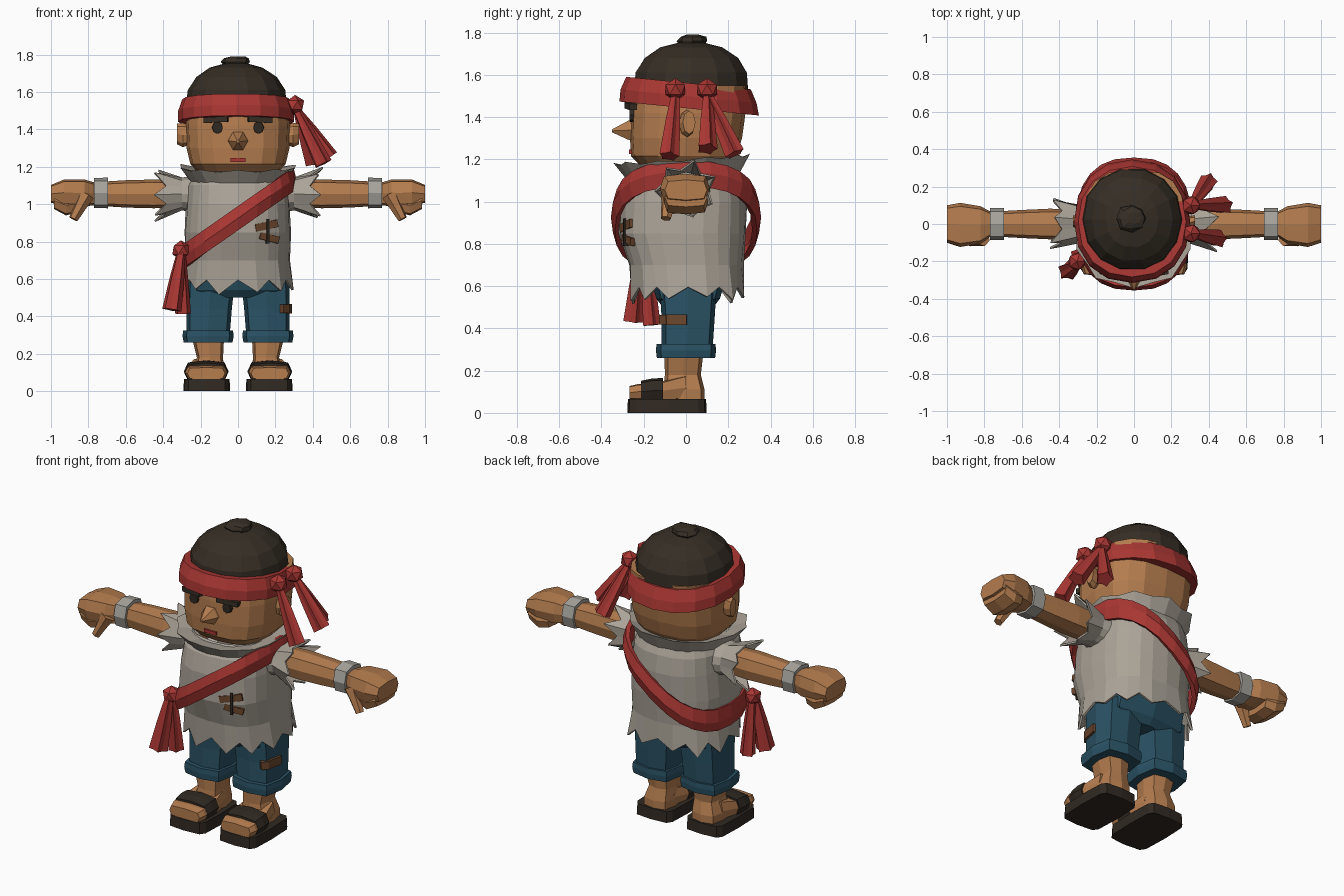
import bpy, bmesh, math, random
from mathutils import Vector, Matrix

random.seed(4)


def mat(name, rgb):
    m = bpy.data.materials.new(name)
    m.diffuse_color = (*rgb, 1)
    return m


SKIN = mat("skin", (0.46, 0.205, 0.078))
CLOTH = mat("shirt cloth", (0.41, 0.37, 0.315))
BAND = mat("wrist cloth", (0.39, 0.375, 0.34))
RED = mat("red cloth", (0.40, 0.038, 0.033))
BLUE = mat("blue denim", (0.023, 0.085, 0.13))
HAIR = mat("dark hair", (0.036, 0.027, 0.018))
SOLE = mat("dark leather", (0.03, 0.022, 0.016))
BROWN = mat("brown patch", (0.15, 0.062, 0.026))


def finish(name, bm, m, thick=0):
    bmesh.ops.recalc_face_normals(bm, faces=bm.faces)
    me = bpy.data.meshes.new(name)
    bm.to_mesh(me)
    bm.free()
    me.materials.append(m)
    ob = bpy.data.objects.new(name, me)
    bpy.context.collection.objects.link(ob)
    if thick:
        mod = ob.modifiers.new("thickness", "SOLIDIFY")
        mod.thickness, mod.offset = thick, 0
    return ob


def loft(name, m, rings, axis="z", n=8, p=4, s=1, caps=True, thick=0,
         shear=(0, 0), rag=None, jitter=0):
    """Rings are (position on axis, centre 1, centre 2, radius 1, radius 2).
    rag = (ring index, tooth length, extra radius on teeth)."""
    bm = bmesh.new()
    loops = []
    for k, (pos, c1, c2, r1, r2) in enumerate(rings):
        loop = []
        for i in range(n):
            t = 2 * math.pi * i / n
            c, d = math.cos(t), math.sin(t)
            q, g = pos, 1
            if rag and k == rag[0] and i % 2:
                q += rag[1] * random.uniform(0.6, 1.2)
                g += rag[2] * random.uniform(0.5, 1.2)
            g += random.uniform(-jitter, jitter)
            a = c1 + g * r1 * math.copysign(abs(c) ** (2 / p), c)
            b = c2 + g * r2 * math.copysign(abs(d) ** (2 / p), d)
            v = {"z": (a, b, q), "x": (q, a, b), "y": (a, q, b)}[axis]
            z = v[2] + shear[0] * v[0] + shear[1] * v[1]
            loop.append(bm.verts.new((s * v[0], v[1], z)))
        loops.append(loop)
    for lo, hi in zip(loops, loops[1:]):
        for i in range(n):
            j = (i + 1) % n
            bm.faces.new((lo[i], lo[j], hi[j], hi[i]))
    if caps:
        bm.faces.new(loops[0])
        bm.faces.new(loops[-1])
    return finish(name, bm, m, thick)


def box(name, m, loc, size, rz=0, ry=0):
    bm = bmesh.new()
    mx = (Matrix.Translation(loc) @ Matrix.Rotation(rz, 4, "Z")
          @ Matrix.Rotation(ry, 4, "Y") @ Matrix.Diagonal((*size, 1)))
    bmesh.ops.create_cube(bm, size=1, matrix=mx)
    return finish(name, bm, m)


def knot(name, loc, r):
    bm = bmesh.new()
    bmesh.ops.create_icosphere(bm, subdivisions=1, radius=r,
                               matrix=Matrix.Translation(loc))
    return finish(name, bm, RED)


def strand(name, a, b, r1, r2, m=RED, pleat=0.7, n=10):
    """Pleated, flaring cloth tail from a to b."""
    a, b = Vector(a), Vector(b)
    d = b - a
    rot = d.to_track_quat("Z", "Y").to_matrix()
    bm = bmesh.new()
    loops = []
    for f, r in ((0, r1), (0.45, r1 + (r2 - r1) * 0.55), (1, r2)):
        loops.append([bm.verts.new(a + d * f + rot @ Vector((
            math.cos(2 * math.pi * i / n), math.sin(2 * math.pi * i / n), 0))
            * r * (pleat if i % 2 else 1)) for i in range(n)])
    for lo, hi in zip(loops, loops[1:]):
        for i in range(n):
            j = (i + 1) % n
            bm.faces.new((lo[i], lo[j], hi[j], hi[i]))
    bm.faces.new(loops[0])
    bm.faces.new(loops[-1])
    return finish(name, bm, m)


# Shirt with ragged hem, and flared collar
loft("shirt", CLOTH, [(0.595, 0, 0.01, 0.285, 0.255), (0.7, 0, 0, 0.275, 0.265),
     (0.85, 0, -0.02, 0.28, 0.295), (1.0, 0, -0.015, 0.272, 0.295),
     (1.1, 0, -0.01, 0.262, 0.275), (1.17, 0, 0, 0.22, 0.235)],
     n=24, p=2.5, caps=False, thick=0.012, rag=(0, -0.07, 0.06), jitter=0.012)
loft("collar", CLOTH, [(1.11, 0, -0.01, 0.24, 0.255), (1.19, 0, -0.02, 0.3, 0.3),
     (1.17, 0, 0, 0.21, 0.22)], n=20, p=2.3, caps=False, thick=0.008,
     shear=(0, 0.07), rag=(1, 0.015, 0.06))

# Diagonal sash, knot and tails
loft("sash", RED, [(0.865, 0, 0, 0.288, 0.325), (0.925, 0, 0, 0.298, 0.343),
     (0.985, 0, 0, 0.285, 0.325)], n=24, p=2.5, caps=False, thick=0.025,
     shear=(0.72, 0))
knot("sash_knot", (-0.305, -0.2, 0.755), 0.052)
strand("sash_tail_front", (-0.305, -0.22, 0.74), (-0.355, -0.25, 0.435), 0.025, 0.055)
strand("sash_tail_back", (-0.305, -0.19, 0.74), (-0.295, -0.165, 0.415), 0.025, 0.045)

# Shirt patch: two strips and a stitch
box("shirt_patch_upper", BROWN, (0.15, -0.279, 0.885), (0.13, 0.025, 0.04), 0.38, -0.2)
box("shirt_patch_lower", BROWN, (0.165, -0.272, 0.82), (0.11, 0.025, 0.036), 0.38, 0.22)
box("shirt_stitch", SOLE, (0.157, -0.284, 0.855), (0.014, 0.025, 0.13), 0.38)

# Head, nose, mouth
loft("head", SKIN, [(1.165, 0, 0, 0.21, 0.21), (1.215, 0, -0.01, 0.255, 0.25),
     (1.3, 0, 0, 0.275, 0.265), (1.42, 0, 0.01, 0.28, 0.272),
     (1.55, 0, 0.02, 0.27, 0.27)], n=16, p=2.7)
loft("nose", SKIN, [(-0.24, 0, 1.34, 0.055, 0.058), (-0.27, 0, 1.338, 0.053, 0.054),
     (-0.35, 0, 1.335, 0.008, 0.008)], axis="y", n=6, p=2)
box("mouth", RED, (0, -0.259, 1.236), (0.08, 0.02, 0.02))

# Hair dome and small topknot
loft("hair", HAIR, [(1.5, -0.01, 0.025, 0.27, 0.275), (1.61, -0.01, 0.025, 0.26, 0.268),
     (1.68, -0.01, 0.025, 0.215, 0.225), (1.73, -0.01, 0.025, 0.14, 0.15),
     (1.755, -0.01, 0.025, 0.05, 0.05)], n=14, p=2.15, jitter=0.012)
loft("topknot", HAIR, [(1.735, -0.01, 0.025, 0.06, 0.06), (1.76, -0.01, 0.03, 0.08, 0.075),
     (1.78, -0.01, 0.03, 0.07, 0.06), (1.79, 0, 0.03, 0.04, 0.03)],
     n=8, p=2, jitter=0.12)

# Headband with knots and tails on one side
loft("headband", RED, [(1.442, -0.01, 0.015, 0.31, 0.33), (1.5, -0.01, 0.012, 0.31, 0.322),
     (1.562, -0.01, 0.012, 0.288, 0.295)], n=16, p=2.2, shear=(0, -0.1))
for i, y in enumerate((-0.05, 0.1)):
    knot(f"headband_knot_{i}", (0.305, y, 1.53), 0.054)
for i, (a, b) in enumerate((((0.31, -0.05, 1.51), (0.455, -0.08, 1.215)),
                            ((0.31, 0.1, 1.51), (0.4, 0.23, 1.225)),
                            ((0.31, 0.1, 1.51), (0.49, 0.1, 1.25)))):
    strand(f"headband_tail_{i}", a, b, 0.02, 0.05)

# Trousers seat
loft("trousers_seat", BLUE, [(0.5, 0, 0.01, 0.15, 0.12), (0.54, 0, 0.01, 0.26, 0.15),
     (0.7, 0, 0.01, 0.25, 0.2)])

for s, side in ((1, "left"), (-1, "right")):
    # Face details
    loft(f"{side}_eye", SOLE, [(-0.235, 0.11, 1.41, 0.03, 0.034),
         (-0.267, 0.11, 1.41, 0.028, 0.032)], axis="y", p=2, s=s)
    box(f"{side}_brow", HAIR, (s * 0.118, -0.262, 1.452), (0.13, 0.035, 0.03),
        s * 0.18, s * 0.06)
    loft(f"{side}_ear", SKIN, [(0.25, 0, 1.37, 0.03, 0.05), (0.295, 0.005, 1.37, 0.038, 0.065),
         (0.325, 0.015, 1.375, 0.03, 0.055)], axis="x", p=2, s=s)

    # Ragged sleeve, arm, wrist wrap
    loft(f"{side}_sleeve", CLOTH, [(0.2, 0, 1.05, 0.12, 0.1), (0.3, 0, 1.055, 0.1, 0.085),
         (0.385, 0, 1.05, 0.105, 0.1)], axis="x", n=14, p=2.2, s=s,
         caps=False, thick=0.01, rag=(2, 0.06, 0.4))
    loft(f"{side}_arm", SKIN, [(0.25, 0, 1.055, 0.075, 0.07), (0.45, 0, 1.055, 0.082, 0.077),
         (0.6, 0, 1.055, 0.075, 0.073), (0.78, 0, 1.055, 0.065, 0.062)],
         axis="x", p=3, s=s)
    loft(f"{side}_wrist_wrap", BAND, [(0.695, 0, 1.06, 0.085, 0.082),
         (0.77, 0, 1.06, 0.085, 0.08)], axis="x", p=3, s=s)

    # Fist, curled fingers, thumb
    loft(f"{side}_fist", SKIN, [(0.765, 0, 1.055, 0.065, 0.06), (0.82, -0.005, 1.06, 0.1, 0.072),
         (0.93, -0.005, 1.062, 0.118, 0.07), (1.0, 0, 1.055, 0.1, 0.048)],
         axis="x", p=4, s=s)
    loft(f"{side}_fingers", SKIN, [(0.86, 0, 1.0, 0.09, 0.045), (0.92, 0, 0.995, 0.105, 0.055),
         (0.985, 0, 1.02, 0.1, 0.045)], axis="x", p=4, s=s)
    strand(f"{side}_thumb", (s * 0.81, -0.075, 1.05), (s * 0.88, -0.095, 0.92),
           0.045, 0.025, SKIN, 1, 6)

    # Trouser leg, rolled cuff
    loft(f"{side}_trouser_leg", BLUE, [(0.29, 0.16, 0.005, 0.115, 0.12),
         (0.44, 0.155, 0.01, 0.122, 0.125), (0.6, 0.145, 0.01, 0.13, 0.135)], s=s)
    loft(f"{side}_cuff", BLUE, [(0.26, 0.16, 0, 0.13, 0.138), (0.295, 0.16, 0, 0.137, 0.142),
         (0.325, 0.16, 0, 0.133, 0.14)], s=s)

    # Shin, foot, sandal
    loft(f"{side}_shin", SKIN, [(0.06, 0.16, -0.01, 0.085, 0.098), (0.11, 0.16, -0.01, 0.085, 0.098),
         (0.18, 0.15, -0.015, 0.07, 0.085), (0.28, 0.16, -0.01, 0.085, 0.092)], p=3.5, s=s)
    loft(f"{side}_foot", SKIN, [(-0.268, 0.17, 0.095, 0.1, 0.032), (-0.23, 0.17, 0.1, 0.113, 0.036),
         (-0.11, 0.165, 0.105, 0.11, 0.045), (0.0, 0.16, 0.12, 0.085, 0.06)],
         axis="y", p=5, s=s)
    loft(f"{side}_sandal_strap", SOLE, [(-0.212, 0.17, 0.1, 0.115, 0.052),
         (-0.16, 0.17, 0.105, 0.12, 0.058), (-0.108, 0.168, 0.105, 0.116, 0.06)],
         axis="y", p=3.5, s=s)
    loft(f"{side}_sandal_sole", SOLE, [(0, 0.167, -0.09, 0.125, 0.188),
         (0.065, 0.167, -0.09, 0.122, 0.185)], n=12, p=6, s=s)

# Trouser patch on the outer side of one leg
box("trouser_patch", BROWN, (0.268, -0.045, 0.44), (0.025, 0.1, 0.05), -0.19)
box("trouser_patch_front", BROWN, (0.25, -0.103, 0.44), (0.025, 0.045, 0.045), -0.75)
